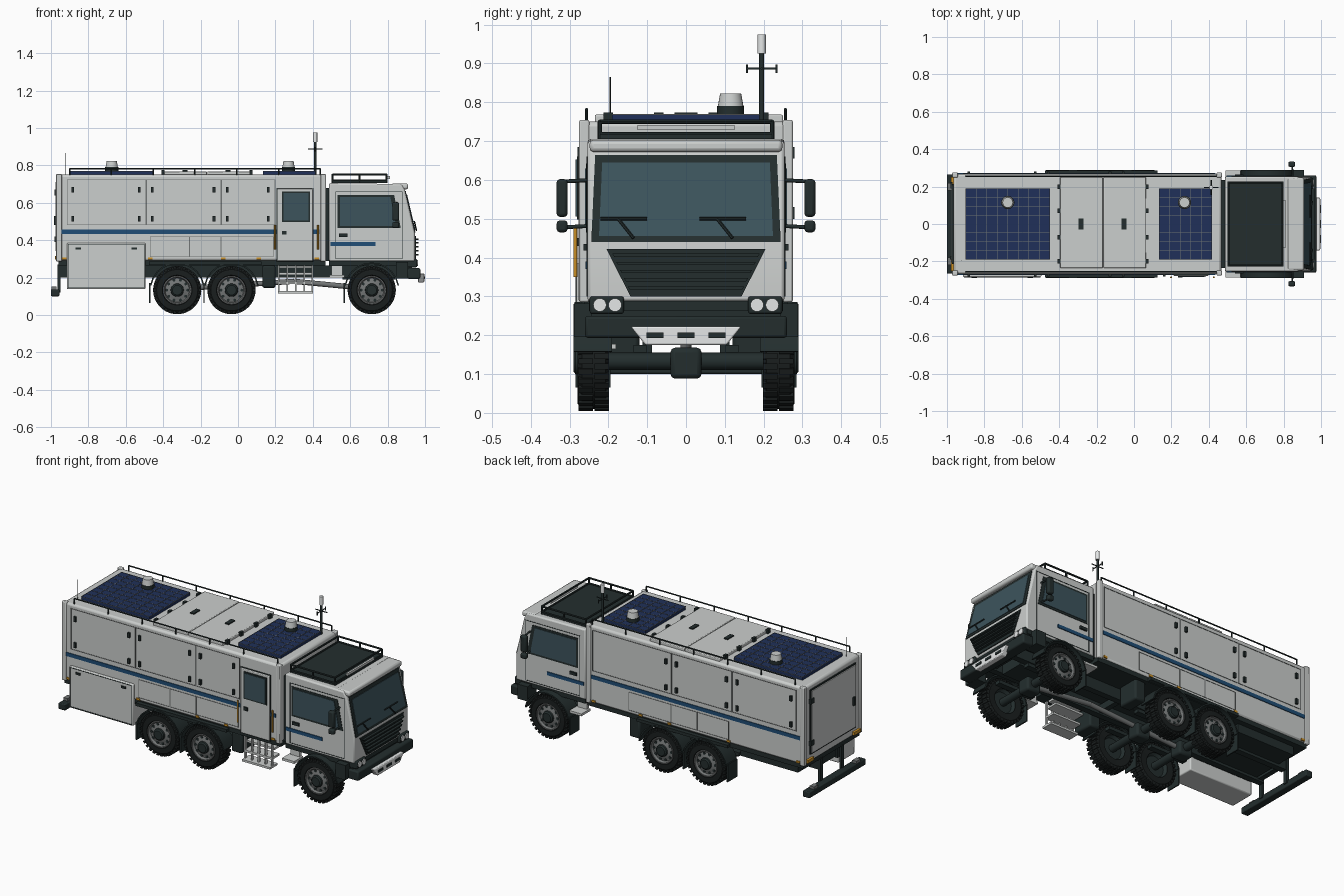
import bpy, bmesh, math
from mathutils import Vector, Matrix

old = bpy.data.objects.get("Cube")
if old:
    bpy.data.objects.remove(old)


def material(name, r, g, b):
    m = bpy.data.materials.new(name)
    m.use_nodes = True
    m.diffuse_color = (r, g, b, 1)
    m.node_tree.nodes["Principled BSDF"].inputs["Base Color"].default_value = (r, g, b, 1)
    return m


PAINT = material("light grey paint", .6, .62, .61)
DARK = material("dark trim", .017, .027, .027)
TYRE = material("black rubber", .01, .013, .013)
GLASS = material("tinted glass", .046, .088, .108)
BLUE = material("blue stripe", .014, .075, .18)
SOLAR = material("solar blue", .014, .03, .1)
AMBER = material("amber", .6, .28, .02)
STEEL = material("grey steel", .17, .18, .18)
LAMP = material("lamp white", .8, .82, .82)


def finish(name, bm, mat, bevel=0):
    bmesh.ops.recalc_face_normals(bm, faces=bm.faces)
    me = bpy.data.meshes.new(name)
    bm.to_mesh(me)
    bm.free()
    me.materials.append(mat)
    for p in me.polygons:
        p.use_smooth = True
    me.set_sharp_from_angle(angle=math.radians(35))
    ob = bpy.data.objects.new(name, me)
    bpy.context.collection.objects.link(ob)
    if bevel:
        mod = ob.modifiers.new("edge", "BEVEL")
        mod.width, mod.segments = bevel, 2
    return ob


def boxes(name, mat, *ranges, bevel=0):
    """Boxes given as x0, x1, y0, y1, z0, z1."""
    bm = bmesh.new()
    for x0, x1, y0, y1, z0, z1 in ranges:
        mtx = Matrix.Translation(((x0 + x1) / 2, (y0 + y1) / 2, (z0 + z1) / 2))
        mtx = mtx @ Matrix.Diagonal((abs(x1 - x0), abs(y1 - y0), abs(z1 - z0), 1))
        bmesh.ops.create_cube(bm, size=1, matrix=mtx)
    return finish(name, bm, mat, bevel)


def rods(name, mat, radius, *pairs, top=None, sides=12):
    """Cylinders from point to point."""
    bm = bmesh.new()
    for a, b in pairs:
        a, b = Vector(a), Vector(b)
        rot = (b - a).to_track_quat("Z", "Y").to_matrix().to_4x4()
        bmesh.ops.create_cone(bm, cap_ends=True, segments=sides, radius1=radius,
                              radius2=radius if top is None else top, depth=(b - a).length,
                              matrix=Matrix.Translation((a + b) / 2) @ rot)
    return finish(name, bm, mat)


def extrude(name, mat, points, offset, bevel=0):
    """Flat outline pushed along an offset."""
    bm = bmesh.new()
    face = bm.faces.new([bm.verts.new(p) for p in points])
    new = bmesh.ops.extrude_face_region(bm, geom=[face])["geom"]
    bmesh.ops.translate(bm, vec=offset, verts=[v for v in new if isinstance(v, bmesh.types.BMVert)])
    return finish(name, bm, mat, bevel)


def side_plate(name, mat, xz, y0, y1, bevel=0):
    return extrude(name, mat, [(x, y0, z) for x, z in xz], (0, y1 - y0, 0), bevel)


def nose_x(z):
    return .945 - max(0, z - .44) * .235


def nose_plate(name, mat, yz, d0, d1):
    return extrude(name, mat, [(nose_x(z) + d0, y, z) for y, z in yz], (d1 - d0, 0, 0))


def trapezoid(top, bottom, z1, z0):
    return [(-bottom, z0), (bottom, z0), (top, z1), (-top, z1)]


def frame(s, y, x0, x1, z0, z1, w=.004):
    """Four thin side strips around a rectangle."""
    a, b = s * (y - .003), s * (y + .002)
    return [(x0, x1, a, b, z, z + w) for z in (z0, z1 - w)] + \
           [(x, x + w, a, b, z0, z1) for x in (x0, x1 - w)]


# Living box
boxes("living_box", PAINT, (-.965, .467, -.268, .268, .29, .75), bevel=.012)
boxes("box_floor", DARK, (-.96, .467, -.262, .262, .265, .292))
boxes("corner_trim", PAINT, *[(x, x + .03, y - .013, y + .013, .285, .755)
      for x in (-.972, .44) for y in (-.262, .262)], bevel=.005)
for s, side in ((-1, "right"), (1, "left")):
    splits = (-.915, -.49, -.09, .2) if s < 0 else (-.915, -.49, -.09, .43)
    seams = []
    for x0, x1 in zip(splits, splits[1:]):
        seams += frame(s, .268, x0, x1, .48, .725)
    for x0, x1 in ((-.47, -.26), (-.26, -.09), (-.09, .19)):
        seams += frame(s, .268, x0, x1, .31, .42, .0025)
    boxes(side + "_panel_seams", STEEL, *seams)
    boxes(side + "_latches", DARK, *[(x + d, x + d + .014, s * .266, s * .28, z, z + .03)
          for x in splits for d in (-.045, .025) for z in (.655, .5) if -.91 < x + d < .18])
    ends = ((-.945, .207), (.405, .437)) if s < 0 else ((-.945, .437),)
    boxes(side + "_blue_stripe", BLUE, *[(a, b, s * .266, s * .272, .434, .456) for a, b in ends])
    boxes(side + "_marker_lamps", AMBER, *[(x, x + .022, s * .262, s * .273, .296, .308)
          for x in (-.94, -.48, -.09, .1, .41)])
    boxes(side + "_cab_stripe", BLUE, (.495, .735, s * .25, s * .259, .37, .39))

# Entry door with steps
boxes("entry_door", PAINT, (.21, .4, -.277, -.26, .288, .675), bevel=.004)
boxes("entry_door_seam", DARK, *frame(-1, .27, .206, .404, .284, .679))
boxes("entry_window_frame", DARK, (.234, .386, -.281, -.27, .498, .66))
boxes("entry_window", GLASS, (.242, .378, -.284, -.27, .506, .652))
boxes("entry_handle", DARK, (.235, .26, -.285, -.27, .43, .45))
rods("grab_handles", AMBER, .005, *[((x, -.285, .35), (x, -.285, .48)) for x in (.198, .427)])
boxes("entry_steps", PAINT, *[(.215, .4, y, y + .07, z, z + .012)
      for y, z in ((-.27, .115), (-.25, .165), (-.23, .215), (-.22, .25))],
      *[(x, x + .008, -.25, -.235, .115, .265) for x in (.215, .26, .305, .35, .392)])

# Rear locker, rear door and rear bar
boxes("rear_locker", PAINT, (-.915, -.495, -.283, -.13, .138, .385), bevel=.006)
boxes("locker_seam", DARK, *frame(-1, .283, -.91, -.5, .145, .38, .003))
boxes("locker_latches", DARK, *[(x, x + .03, -.29, -.28, .35, .362) for x in (-.87, -.57)])
boxes("rear_door_frame", DARK, (-.972, -.96, -.215, .215, .335, .72))
boxes("rear_door", PAINT, (-.977, -.96, -.207, .207, .343, .712))
boxes("rear_door_hardware", DARK, (-.985, -.97, -.19, -.175, .48, .53),
      *[(-.982, -.97, .19, .225, z, z + .03) for z in (.39, .64)])
boxes("rear_lamps", AMBER, *[(-.978, -.96, y - .03, y + .03, .296, .315) for y in (-.22, .22)])
boxes("rear_bar", DARK, (-1, -.955, -.265, .265, .1, .137), bevel=.005)
boxes("rear_bar_posts", DARK, *[(-.965, -.95, y - .012, y + .012, .12, .27) for y in (-.1, .1)])
boxes("rear_bar_lamps", STEEL, *[(-.998, -.97, y - .02, y + .02, .136, .152) for y in (-.2, .2)])

# Roof equipment
for label, x0, x1 in (("rear", -.9, -.45), ("front", .135, .415)):
    boxes(label + "_solar_panel", SOLAR, (x0, x1, -.19, .19, .75, .768))
    n = round((x1 - x0) / .056)
    lines = [(x0 + (x1 - x0) * i / n - .001, x0 + (x1 - x0) * i / n + .001, -.19, .19, .767, .7695)
             for i in range(n + 1)]
    lines += [(x0, x1, y * .0475 - .001, y * .0475 + .001, .767, .7695) for y in range(-4, 5)]
    boxes(label + "_solar_grid", STEEL, *lines)
boxes("roof_hatches", PAINT, (-.395, -.167, -.235, .25, .745, .768),
      (-.163, .065, -.235, .25, .745, .768), bevel=.004)
boxes("hatch_vents", DARK, *[(x - .013, x + .013, -.03, .03, .76, .774) for x in (-.283, -.053)])
boxes("hatch_hinges", DARK, *[(x - .008, x + .008, y - .012, y + .012, .748, .774)
      for x in (-.4, .07) for y in (-.2, -.07, .07, .2)])
rails = []
for y in (-.256, .256):
    rails.append(((-.9, y, .782), (.44, y, .782)))
    rails += [((-.9 + 1.34 * i / 6, y, .74), (-.9 + 1.34 * i / 6, y, .782)) for i in range(7)]
rods("roof_rails", DARK, .004, *rails, sides=8)
for x in (-.675, .27):
    rods("dome_base", DARK, .035, ((x, .115, .75), (x, .115, .79)), sides=24)
    rods("dome_cap", PAINT, .033, ((x, .115, .79), (x, .115, .823)), top=.027, sides=24)
rods("mast", DARK, .0065, ((.413, .195, .74), (.413, .195, .93)))
rods("mast_head", LAMP, .011, ((.413, .195, .925), (.413, .195, .975)))
rods("mast_crossbar", DARK, .003, ((.413, .155, .887), (.413, .235, .887)),
     ((.375, .195, .887), (.451, .195, .887)), *[((.413, y, .875), (.413, y, .897)) for y in (.157, .233)])
rods("whip_antenna", DARK, .002, ((-.92, -.195, .74), (-.92, -.195, .865)), sides=6)

# Cab shell
side_plate("cab", PAINT, [(.487, .287), (.945, .287), (.945, .44), (.893, .665), (.875, .7), (.487, .705)],
           -.254, .254, bevel=.008)
boxes("cab_gap_seal", DARK, (.46, .492, -.235, .235, .29, .68))
boxes("roof_visor", PAINT, (.82, .91, -.248, .248, .672, .703), bevel=.01)
boxes("cab_sill", DARK, (.487, .94, -.25, .25, .262, .29))
boxes("cab_roof_mat", DARK, (.5, .8, -.225, .225, .705, .716))
rack = []
for z in (.718, .75):
    rack += [((.505, y, z), (.795, y, z)) for y in (-.222, .222)]
    rack += [((x, -.222, z), (x, .222, z)) for x in (.505, .795)]
rack += [((x, y, .705), (x, y, .75)) for x in (.505, .65, .795) for y in (-.222, .222)]
rods("cab_roof_rack", DARK, .0055, *rack, sides=8)
boxes("rack_light_bar", PAINT, (.8, .812, -.125, .125, .728, .742))

# Cab front
nose_plate("windscreen_seal", DARK, trapezoid(.234, .244, .664, .44), -.01, .004)
nose_plate("windscreen", GLASS, trapezoid(.216, .224, .645, .455), 0, .007)
nose_plate("grille", DARK, trapezoid(.205, .143, .422, .3), -.01, .006)
for i in range(5):
    z = .318 + i * .021
    nose_plate("grille_slat", DARK, trapezoid(.15 + i * .01, .145 + i * .01, z + .008, z), 0, .02)
rods("wipers", DARK, .004, *[((nose_x(z0) + .012, y0, z0), (nose_x(z1) + .012, y1, z1))
     for c in (-.16, .095) for y0, z0, y1, z1 in ((c + .025, .45, c - .015, .5), (c - .06, .5, c + .06, .5))], sides=6)
boxes("front_bumper", DARK, (.905, .975, -.26, .26, .193, .25), bevel=.008)
boxes("bumper_backing", DARK, (.86, .93, -.245, .245, .24, .3))
skid = [(.962, y, z) for y, z in trapezoid(.142, .105, .222, .175)]
extrude("skid_plate", LAMP, skid, (.034, 0, 0), .004)
boxes("skid_slots", DARK, *[(.98, 1, y - .022, y + .022, .193, .207) for y in (-.08, 0, .08)])
for s in (-1, 1):
    boxes("headlamp_housing", DARK, (.9, .957, s * .16, s * .248, .255, .3), bevel=.006)
    rods("headlamps", LAMP, .017, *[((.94, s * y, .278), (.962, s * y, .278)) for y in (.183, .222)], sides=20)

# Cab sides
for s, side in ((-1, "right"), (1, "left")):
    side_plate(side + "_window_seal", DARK, [(.533, .465), (.87, .465), (.835, .642), (.533, .642)], s * .25, s * .257)
    side_plate(side + "_window", GLASS, [(.545, .477), (.845, .477), (.815, .63), (.545, .63)], s * .25, s * .26)
    boxes(side + "_cab_door_seam", DARK, *frame(s, .254, .52, .88, .3, .66, .003))
    boxes(side + "_cab_handle", DARK, (.54, .585, s * .25, s * .264, .418, .435))
    boxes(side + "_mirrors", DARK, (.825, .862, s * .305, s * .333, .505, .602),
          (.825, .862, s * .305, s * .333, .465, .496), bevel=.008)
    rods(side + "_mirror_arms", DARK, .005, *[((.85, s * .24, z), (.845, s * .315, z - .004)) for z in (.6, .482)])
    boxes(side + "_cab_step", PAINT, (.49, .57, s * .2, s * .285, .2, .214), (.5, .56, s * .2, s * .22, .21, .27))

# Chassis
boxes("chassis_rails", DARK, *[(-.95, .92, y - .018, y + .018, .2, .265) for y in (-.09, .09)])
boxes("cross_members", DARK, *[(x, x + .03, -.09, .09, .21, .25) for x in (-.94, -.6, -.2, .15, .5, .88)])
boxes("fuel_tanks", DARK, *[(.01 + .12, .2, s * .12, s * .25, .145, .265) for s in (-1, 1)], bevel=.01)
boxes("rear_underbox", DARK, (-.9, -.52, -.13, .23, .215, .268))
boxes("engine_block", DARK, (.56, .84, -.07, .07, .19, .29))
rods("drive_shaft", STEEL, .014, ((-.32, 0, .14), (.3, 0, .18)), ((.3, 0, .18), (.71, 0, .14)))

# Wheels, axles and fenders
WHEELS = (-.325, -.035, .715)


def wheel(x, s):
    def ring(name, mat, profile, steps=40):
        bm = bmesh.new()
        vs = [bm.verts.new((x, s * y, .133 + r)) for r, y in profile]
        es = [bm.edges.new(p) for p in zip(vs, vs[1:])]
        bmesh.ops.spin(bm, geom=vs + es, cent=(x, 0, .133), axis=(0, 1, 0), angle=math.tau, steps=steps)
        bmesh.ops.remove_doubles(bm, verts=bm.verts, dist=.0001)
        finish(name, bm, mat)
    ring("tyre", TYRE, [(.07, .2), (.11, .198), (.123, .207), (.123, .268), (.11, .279), (.08, .28), (.074, .265)])
    ring("rim", STEEL, [(.078, .262), (.076, .28), (.07, .28), (.064, .266), (.05, .268), (.04, .274), (0, .274)])
    ring("inner_rim", DARK, [(.08, .203), (.06, .22), (0, .22)])
    ring("hub", DARK, [(.036, .27), (.034, .284), (.026, .29), (0, .29)], 20)
    bm = bmesh.new()
    for i in range(30):
        for half in (0, 1):
            turn = Matrix.Rotation(math.tau * (i + half / 2) / 30, 4, "Y")
            place = Matrix.Translation((x, s * (.217 + .041 * half), .133)) @ turn @ Matrix.Translation((0, 0, .121))
            bmesh.ops.create_cube(bm, size=1, matrix=place @ Matrix.Diagonal((.015, .037, .015, 1)))
    finish("tread_blocks", bm, TYRE)
    spots = [(x + .056 * math.cos(a), .133 + .056 * math.sin(a)) for a in (math.tau * i / 10 for i in range(10))]
    rods("rim_holes", DARK, .008, *[((px, s * .262, pz), (px, s * .27, pz)) for px, pz in spots], sides=8)


for x in WHEELS:
    rods("axle", DARK, .022, ((x, -.22, .133), (x, .22, .133)), sides=16)
    boxes("differential", DARK, (x - .045, x + .045, -.04, .04, .088, .168), bevel=.012)
    for s in (-1, 1):
        wheel(x, s)
        arc = [math.radians(a) for a in range(10, 171, 16)]
        pts = [(x + .148 * math.cos(a), .133 + .148 * math.sin(a)) for a in arc]
        pts += [(x + .14 * math.cos(a), .133 + .14 * math.sin(a)) for a in reversed(arc)]
        side_plate("fender", DARK, pts, s * .19, s * .29)
        boxes("mud_flap", DARK, (x - .15, x - .143, s * .195, s * .285, .065, .17))
        boxes("spring", DARK, (x - .12, x + .12, s * .1, s * .135, .155, .175))
boxes("front_fender_ends", DARK, *[(.845, .91, s * .2, s * .288, .135 + .06, .282) for s in (-1, 1)])
boxes("rear_fender_tops", DARK, *[(-.475, .125, s * .2, s * .287, .268, .286) for s in (-1, 1)])
